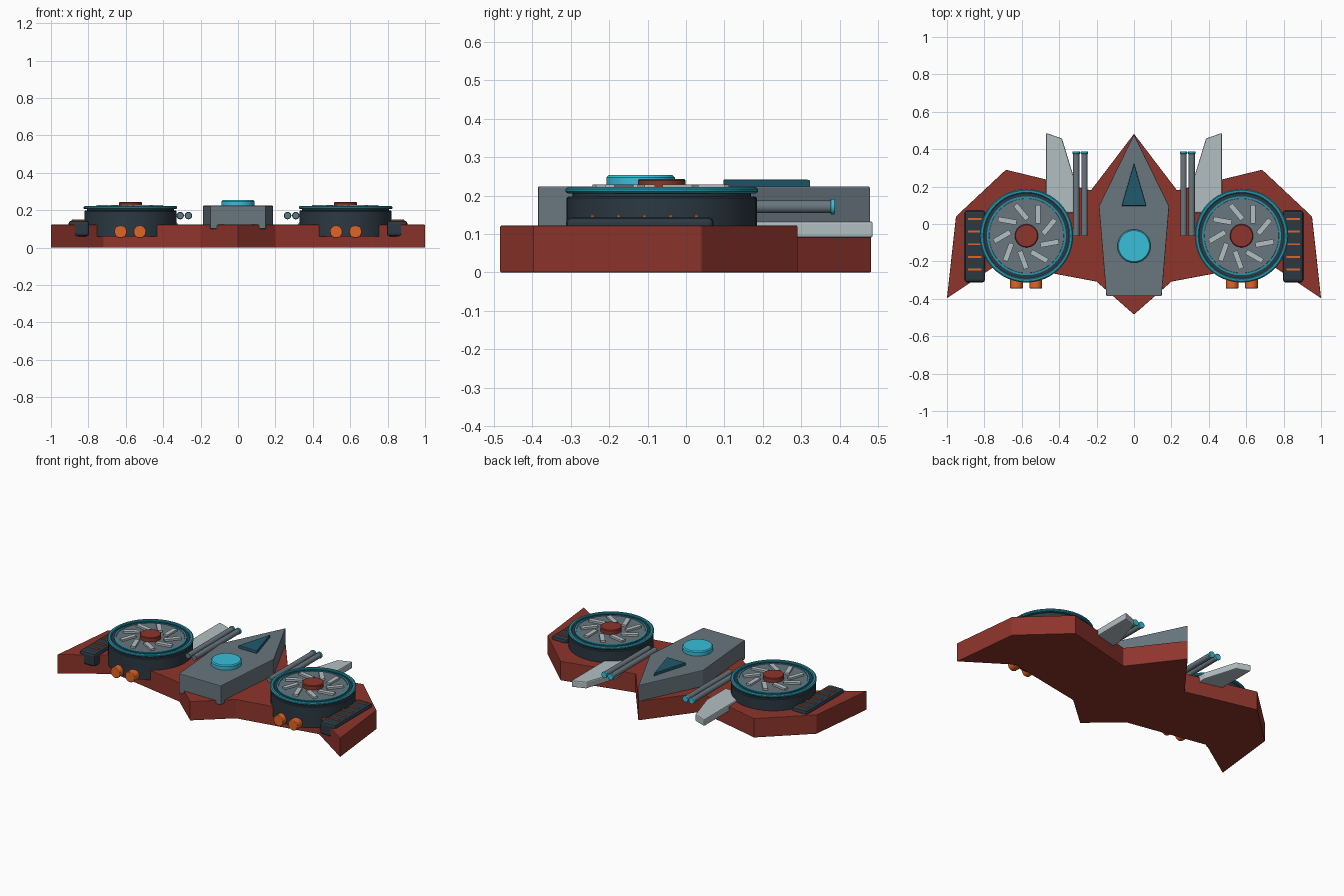
import bpy, bmesh
from math import sin, cos, pi, radians
from mathutils import Matrix, Vector

if "Cube" in bpy.data.objects:
    bpy.data.objects.remove(bpy.data.objects["Cube"])


def mat(name, r, g, b):
    m = bpy.data.materials.new(name)
    m.diffuse_color = (r, g, b, 1)
    m.use_nodes = True
    m.node_tree.nodes["Principled BSDF"].inputs["Base Color"].default_value = m.diffuse_color
    return m


RED = mat("hull_red", .27, .035, .025)
STEEL = mat("steel", .14, .18, .21)
LIGHT = mat("light_metal", .45, .52, .54)
DARK = mat("dark_metal", .025, .04, .055)
TEAL = mat("teal", .02, .3, .4)
CYAN = mat("cyan", .04, .52, .7)
GLASS = mat("canopy_glass", .015, .1, .15)
ORANGE = mat("orange", .75, .13, .02)


def finish(bm, name, material, bevel=0, smooth=False):
    bmesh.ops.recalc_face_normals(bm, faces=bm.faces)
    me = bpy.data.meshes.new(name)
    bm.to_mesh(me)
    bm.free()
    ob = bpy.data.objects.new(name, me)
    bpy.context.collection.objects.link(ob)
    me.materials.append(material)
    if bevel:
        b = ob.modifiers.new("bevel", "BEVEL")
        b.width, b.segments = bevel, 2
        b.limit_method, b.angle_limit = "ANGLE", radians(40)
    if smooth:
        bpy.ops.object.select_all(action="DESELECT")
        ob.select_set(True)
        bpy.context.view_layer.objects.active = ob
        bpy.ops.object.shade_smooth_by_angle(angle=radians(35))
    return ob


def plate(name, pts, z0, z1, material, bevel=0):
    """Flat outline raised from z0 to z1."""
    bm = bmesh.new()
    f = bm.faces.new([bm.verts.new((x, y, z0)) for x, y in pts])
    r = bmesh.ops.extrude_face_region(bm, geom=[f])
    vs = [v for v in r["geom"] if isinstance(v, bmesh.types.BMVert)]
    bmesh.ops.translate(bm, verts=vs, vec=(0, 0, z1 - z0))
    return finish(bm, name, material, bevel)


def both_sides(half):
    """Complete a half outline that starts and ends on x = 0."""
    return half + [(-x, y) for x, y in reversed(half) if x > 1e-6]


def lathe(name, profile, centre, material, ring=False, seg=48):
    """Turn (radius, z) points round a vertical axis."""
    bm = bmesh.new()
    vs = [bm.verts.new((r + centre[0], centre[1], z)) for r, z in profile]
    pairs = list(zip(vs, vs[1:])) + ([(vs[-1], vs[0])] if ring else [])
    es = [bm.edges.new(p) for p in pairs]
    bmesh.ops.spin(bm, geom=vs + es, cent=(*centre, 0), axis=(0, 0, 1),
                   angle=2 * pi, steps=seg, use_merge=True)
    bmesh.ops.remove_doubles(bm, verts=bm.verts, dist=1e-5)
    return finish(bm, name, material, smooth=True)


def rod(name, x, z, y0, y1, r, material, bevel=0):
    """Round bar along y."""
    bm = bmesh.new()
    bmesh.ops.create_cone(bm, cap_ends=True, segments=24, radius1=r, radius2=r, depth=y1 - y0,
                          matrix=Matrix.Translation((x, (y0 + y1) / 2, z)) @ Matrix.Rotation(pi / 2, 4, "X"))
    return finish(bm, name, material, bevel, smooth=True)


def box(name, x, y, z, material, bevel=0):
    return plate(name, [(x[0], y[0]), (x[1], y[0]), (x[1], y[1]), (x[0], y[1])], z[0], z[1], material, bevel)


def disc(r, z0, z1, b=.004):
    return [(0, z0), (r, z0), (r, z1 - b), (r - b, z1), (0, z1)]


# Winged hull
plate("hull", both_sides([(0, .482), (.23, .18), (.685, .29), (.952, .04), (1, -.397),
                          (.72, -.21), (.2, -.308), (0, -.484)]), 0, .122, RED, .003)

# Raised central body, canopy and round hatch
plate("central_body", both_sides([(0, .48), (.188, .095), (.148, -.385)])[:], .1, .224, STEEL, .004)
plate("canopy", [(0, .325), (.066, .097), (-.066, .097)], .22, .242, GLASS, .004)
lathe("round_hatch", disc(.089, .22, .253, .006), (0, -.118), CYAN)

for side, s in (("right", 1), ("left", -1)):
    c = (s * .575, -.063)

    # Fan pod: housing, neck, rims, grille, hub
    lathe(side + "_fan_housing", disc(.247, .06, .197), c, DARK)
    lathe(side + "_fan_neck", disc(.232, .19, .213), c, DARK)
    lathe(side + "_outer_rim", [(.228, .205), (.244, .205), (.25, .21), (.25, .217), (.244, .222),
                                (.232, .222), (.228, .218)], c, TEAL, ring=True)
    lathe(side + "_inner_rim", [(.2, .208), (.211, .208), (.211, .219), (.2, .219)], c, TEAL, ring=True)
    lathe(side + "_fan_disc", disc(.201, .2, .216, .002), c, STEEL)
    lathe(side + "_fan_hub", disc(.062, .21, .243), c, RED)

    # Skewed fan blades
    bm = bmesh.new()
    for i in range(9):
        a = radians(90 + 40 * i + 12)
        bmesh.ops.create_cube(bm, size=1, matrix=Matrix.Translation((c[0] + .13 * cos(a), c[1] + .13 * sin(a), .219))
                              @ Matrix.Rotation(a + radians(28), 4, "Z")
                              @ Matrix.Diagonal((.1, .028, .018, 1)))
    finish(bm, side + "_fan_blades", LIGHT)

    # Exhaust nozzles
    for n, x in enumerate((.525, .628)):
        rod(f"{side}_nozzle_{n + 1}", s * x, .085, -.344, -.22, .034, ORANGE, .003)

    # Outboard vent with glowing slats
    xs = sorted((s * .796, s * .905))
    box(side + "_vent", xs, (-.312, .072), (.06, .144), DARK, .014)
    xs = sorted((s * .815, s * .888))
    for n in range(5):
        y = -.243 + n * .0675
        box(f"{side}_vent_slat_{n + 1}", xs, (y - .005, y + .005), (.138, .15), ORANGE)

    # Forward blade
    plate(side + "_forward_blade", [(s * x, y) for x, y in
          [(.47, .487), (.385, .457), (.322, .25), (.322, .06), (.47, .06)]], .09, .133, LIGHT, .006)

    # Twin gun barrels with bright muzzles
    for n, x in enumerate((.265, .309)):
        rod(f"{side}_barrel_{n + 1}", s * x, .171, -.065, .378, .017, STEEL)
        rod(f"{side}_muzzle_{n + 1}", s * x, .171, .375, .387, .02, CYAN, .002)
